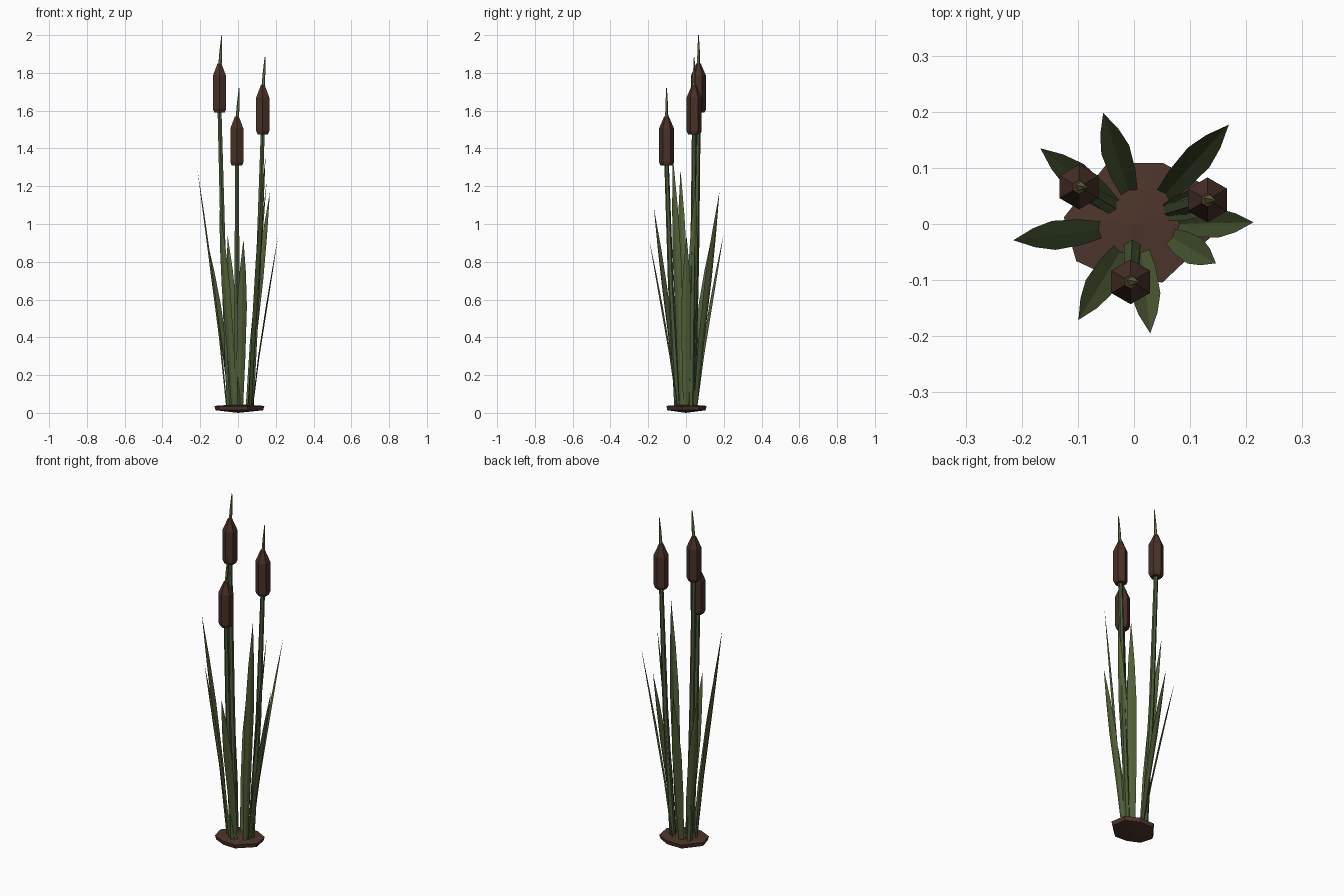
import bpy, math
from mathutils import Vector

if "Cube" in bpy.data.objects:
    bpy.data.objects.remove(bpy.data.objects["Cube"])


def material(name, rgb):
    m = bpy.data.materials.new(name)
    m.diffuse_color = (*rgb, 1)
    m.use_nodes = True
    m.node_tree.nodes["Principled BSDF"].inputs["Base Color"].default_value = m.diffuse_color
    return m


LEAF = material("leaf_green", (0.085, 0.12, 0.04))
STALK = material("stalk_green", (0.07, 0.105, 0.04))
SPIKE = material("spike_olive", (0.16, 0.17, 0.06))
HEAD = material("head_brown", (0.065, 0.03, 0.02))
SOIL = material("soil_brown", (0.075, 0.036, 0.024))


def make(name, verts, faces, mat):
    me = bpy.data.meshes.new(name)
    me.from_pydata([tuple(v) for v in verts], [], faces)
    me.materials.append(mat)
    ob = bpy.data.objects.new(name, me)
    bpy.context.collection.objects.link(ob)
    return ob


def loft(name, rings, sides, mat):
    """Closed tube through (centre, radius) rings, with a corner facing +y."""
    verts, faces = [], []
    for c, r in rings:
        for i in range(sides):
            a = math.pi / 2 + i * math.tau / sides
            verts.append((c[0] + r * math.cos(a), c[1] + r * math.sin(a), c[2]))
    for k in range(len(rings) - 1):
        for i in range(sides):
            j = (i + 1) % sides
            faces.append((k * sides + i, k * sides + j,
                          (k + 1) * sides + j, (k + 1) * sides + i))
    n = len(verts)
    faces += [tuple(reversed(range(sides))), tuple(range(n - sides, n))]
    return make(name, verts, faces, mat)


def cattail(n, base, top, z):
    """Stalk, seed head starting at height z, and thin top spike."""
    b, t = Vector((*base, 0.03)), Vector((*top, z))
    mid = b.lerp(t, 0.5) + Vector((top[0], top[1], 0)) * 0.06
    loft(f"stalk_{n}", [(b, 0.017), (mid, 0.015), (t + Vector((0, 0, 0.02)), 0.012)], 6, STALK)
    profile = [(0, 0.032), (0.018, 0.04), (0.195, 0.04), (0.26, 0.012)]
    loft(f"seed_head_{n}", [(t + Vector((0, 0, h)), r) for h, r in profile], 6, HEAD)
    loft(f"spike_{n}", [(t + Vector((0.002, 0, 0.24)), 0.010),
                        (t + Vector((0.007, 0, 0.33)), 0.007),
                        (t + Vector((0.012, 0, 0.41)), 0.002)], 5, SPIKE)


def leaf(n, base, tip, height):
    """Blade folded along its midrib, leaning outwards."""
    b, e = Vector((*base, 0)), Vector((*tip, 0))
    out = (e - b).normalized()
    side = Vector((-out.y, out.x, 0))
    verts, faces = [], []
    for t, w in [(0, 0.015), (0.3, 0.023), (0.6, 0.026), (0.8, 0.017)]:
        p = b.lerp(e, t ** 1.2)
        p.z = 0.03 + (height - 0.03) * t
        verts += [p - side * w, p + out * w * 0.3, p + side * w]
    verts.append(Vector((*tip, height)))
    for k in range(0, 9, 3):
        faces += [(k, k + 1, k + 4, k + 3), (k + 1, k + 2, k + 5, k + 4)]
    faces += [(9, 10, 12), (10, 11, 12)]
    make(f"leaf_{n}", verts, faces, LEAF)


# Three cattails
cattail(1, (-0.045, 0.035), (-0.098, 0.066), 1.59)
cattail(2, (0.068, 0.026), (0.131, 0.043), 1.475)
cattail(3, (-0.003, -0.045), (-0.006, -0.103), 1.31)

# Ring of leaves: base, tip, height
leaves = [
    ((-0.008, 0.055), (-0.055, 0.198), 0.94),
    ((0.052, 0.05), (0.169, 0.177), 1.17),
    ((-0.035, 0.03), (-0.167, 0.135), 0.93),
    ((-0.058, -0.01), (-0.215, -0.029), 1.29),
    ((-0.022, -0.045), (-0.099, -0.171), 1.09),
    ((0.012, -0.045), (0.029, -0.195), 0.92),
    ((0.064, -0.022), (0.146, -0.07), 1.36),
    ((0.075, 0.0), (0.213, 0.003), 0.94),
    ((0.055, 0.02), (0.152, 0.05), 1.23),
]
for i, args in enumerate(leaves, 1):
    leaf(i, *args)

# Soil clod with an irregular outline
outline = [(0.14, -0.02), (0.125, 0.07), (0.051, 0.109), (-0.047, 0.109),
           (-0.125, 0.012), (-0.103, -0.066), (-0.03, -0.1), (0.051, -0.104)]
n = len(outline)
verts = [(x, y, 0.037) for x, y in outline] + [(x * 0.95, y * 0.95, 0.014) for x, y in outline]
verts += [(0, 0, 0.046), (0, 0, 0)]
faces = []
for i in range(n):
    j = (i + 1) % n
    faces += [(n + i, n + j, j, i), (i, j, 2 * n), (n + j, n + i, 2 * n + 1)]
make("soil_base", verts, faces, SOIL)
